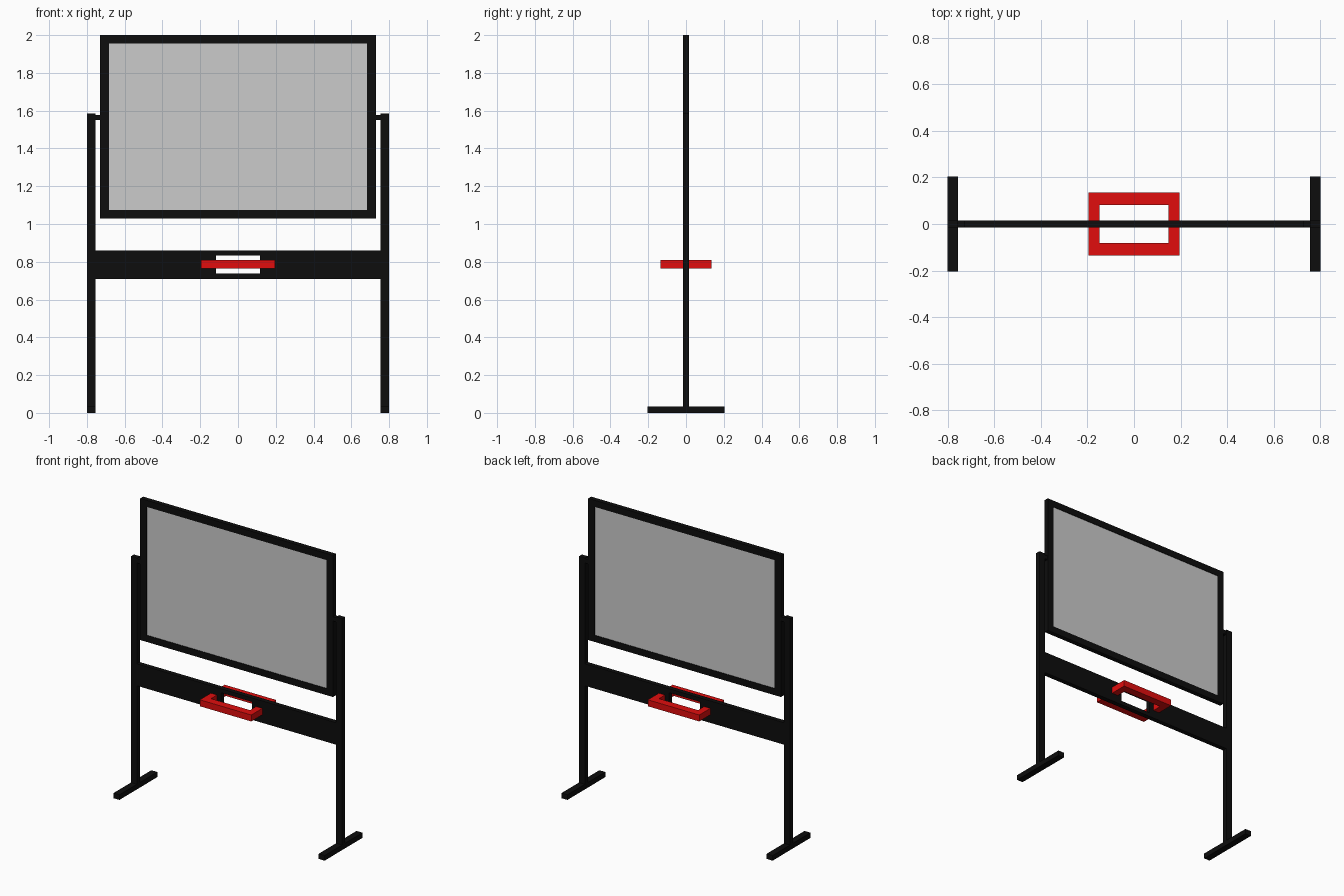
import bpy, bmesh
from mathutils import Vector

if "Cube" in bpy.data.objects:
    bpy.data.objects.remove(bpy.data.objects["Cube"])


def material(name, color):
    m = bpy.data.materials.new(name)
    m.diffuse_color = color
    m.use_nodes = True
    m.node_tree.nodes["Principled BSDF"].inputs["Base Color"].default_value = m.diffuse_color
    return m


BLACK = material("black_metal", (0.004, 0.004, 0.004, 1))
RED = material("red_plastic", (0.75, 0.004, 0.004, 1))


def finish(name, bm, mat):
    bmesh.ops.recalc_face_normals(bm, faces=bm.faces)
    me = bpy.data.meshes.new(name)
    bm.to_mesh(me)
    bm.free()
    ob = bpy.data.objects.new(name, me)
    bpy.context.collection.objects.link(ob)
    if mat:
        me.materials.append(mat)
    return ob


def box(name, lo, hi, mat=None):
    bm = bmesh.new()
    bmesh.ops.create_cube(bm, size=1)
    lo, hi = Vector(lo), Vector(hi)
    for v in bm.verts:
        v.co = (lo + hi) / 2 + v.co * (hi - lo)
    return finish(name, bm, mat)


def extrude(name, faces, direction, mat):
    """Solid from flat polygons that share edges, pushed along direction."""
    bm = bmesh.new()
    for pts in faces:
        bm.faces.new([bm.verts.new(p) for p in pts])
    bmesh.ops.remove_doubles(bm, verts=bm.verts, dist=1e-5)
    out = bmesh.ops.extrude_face_region(bm, geom=bm.faces[:], use_keep_orig=True)
    verts = [g for g in out["geom"] if isinstance(g, bmesh.types.BMVert)]
    bmesh.ops.translate(bm, verts=verts, vec=direction)
    return finish(name, bm, mat)


def window(name, outer, inner, depth, mat):
    """Upright rectangle (half width, z low, z high) with a rectangular hole."""
    def loop(r):
        w, a, b = r
        return [(-w, -depth, a), (w, -depth, a), (w, -depth, b), (-w, -depth, b)]
    o, i = loop(outer), loop(inner)
    faces = [(o[k], o[(k + 1) % 4], i[(k + 1) % 4], i[k]) for k in range(4)]
    return extrude(name, faces, (0, 2 * depth, 0), mat)


T = 0.016  # half thickness of the stand

# board and its border
window("board_frame", (0.73, 1.03, 2.0), (0.683, 1.075, 1.955), T, BLACK)
box("board_panel", (-0.69, -0.012, 1.07), (0.69, 0.012, 1.96))

# lower rail with grip opening
window("lower_rail", (0.76, 0.71, 0.86), (0.117, 0.737, 0.833), T, BLACK)

# posts, feet and board pivots on both sides
for side, s in (("left", -1), ("right", 1)):
    def span(a, b):
        return sorted((s * a, s * b))
    x0, x1 = span(0.755, 0.80)
    box(side + "_post", (x0, -T, 0.0), (x1, T, 1.585), BLACK)
    box(side + "_foot", (x0, -0.205, 0.0), (x1, 0.205, 0.035), BLACK)
    x0, x1 = span(0.725, 0.76)
    box(side + "_pivot", (x0, -0.014, 1.55), (x1, 0.014, 1.578), BLACK)

# U-shaped handles on the front and back of the rail
for name, s in (("front_handle", -1), ("back_handle", 1)):
    outline = [(-0.195, T), (-0.195, 0.135), (0.195, 0.135), (0.195, T),
               (0.148, T), (0.148, 0.081), (-0.148, 0.081), (-0.148, T)]
    extrude(name, [[(x, s * y, 0.765) for x, y in outline]], (0, 0, 0.044), RED)
